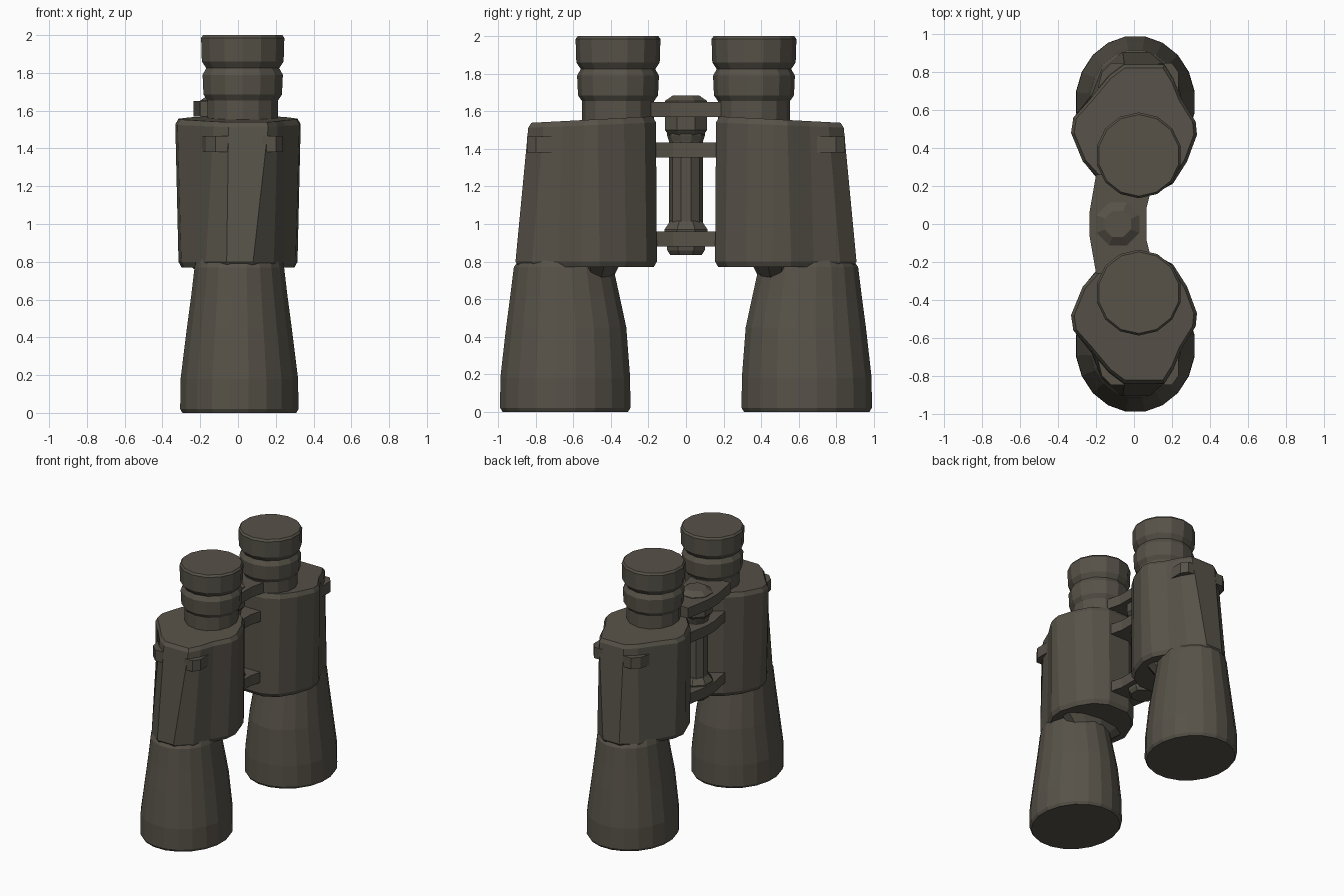
import bpy, bmesh, math

if "Cube" in bpy.data.objects:
    bpy.data.objects.remove(bpy.data.objects["Cube"])

mat = bpy.data.materials.new("dark olive grey rubber")
mat.diffuse_color = (0.095, 0.085, 0.066, 1)
mat.use_nodes = True
mat.node_tree.nodes["Principled BSDF"].inputs["Base Color"].default_value = mat.diffuse_color


def loft(name, rings, mirror=False):
    """Skin a closed solid through rings of equal point count."""
    bm = bmesh.new()
    rows = [[bm.verts.new(p) for p in ring] for ring in rings]
    n = len(rows[0])
    for a, b in zip(rows, rows[1:]):
        for i in range(n):
            j = (i + 1) % n
            bm.faces.new((a[i], a[j], b[j], b[i]))
    bm.faces.new(rows[0])
    bm.faces.new(rows[-1])
    bmesh.ops.recalc_face_normals(bm, faces=bm.faces)
    me = bpy.data.meshes.new(name)
    bm.to_mesh(me)
    bm.free()
    me.materials.append(mat)
    ob = bpy.data.objects.new(name, me)
    bpy.context.collection.objects.link(ob)
    if mirror:
        m = ob.modifiers.new("mirror", 'MIRROR')
        m.use_axis = (False, True, False)
        m.use_mirror_merge = False
    return ob


def ellipse(cx, cy, z, rx, ry, n):
    return [(cx + rx * math.cos(2 * math.pi * (i + .5) / n),
             cy + ry * math.sin(2 * math.pi * (i + .5) / n), z) for i in range(n)]


def lathe(name, cx, cy, profile, n, mirror=False):
    return loft(name, [ellipse(cx, cy, z, r, r, n) for z, r in profile], mirror)


def outline_ring(pts, z, scale=1.0, slope=0.0):
    cy = 0.5
    return [(x * scale, cy + (y - cy) * scale, z - slope * (y - 0.16)) for x, y in pts]


def plate(name, pts, z0, z1, mirror=False):
    return loft(name, [[(x, y, z) for x, y in pts] for z in (z0, z1)], mirror)


# Objective barrels, tapering upward
loft("objective_barrels", [ellipse(0.007, c, z, rx, ry, 20) for z, c, rx, ry in (
    (0.0, .643, .305, .338), (0.02, .643, .317, .351), (0.18, .643, .315, .350),
    (0.45, .638, .281, .324), (0.62, .645, .258, .294), (0.77, .652, .240, .268),
    (0.86, .640, .215, .220))], True)

# Prism housings: rounded wedge, widest near the middle
low = [(-.08, .155), (.10, .155), (.20, .21), (.27, .32), (.315, .46), (.305, .56),
       (.24, .68), (.19, .82), (.08, .908), (-.06, .908), (-.17, .82), (-.225, .68),
       (-.30, .56), (-.315, .46), (-.26, .32), (-.17, .21)]
high = [(-.08, .16), (.10, .16), (.21, .22), (.28, .33), (.332, .47), (.325, .54),
        (.25, .66), (.21, .76), (.16, .84), (-.05, .84), (-.13, .78), (-.23, .66),
        (-.32, .56), (-.332, .48), (-.27, .33), (-.17, .22)]
loft("prism_housings", [outline_ring(low, .770, .95), outline_ring(low, .80),
                        outline_ring(high, 1.54, 1, .04),
                        outline_ring(high, 1.573, .95, .05)], True)

# Flared collar where housing meets barrel
loft("housing_collars", [ellipse(0, .48, .71, .18, .09, 10),
                         ellipse(0, .47, .79, .28, .12, 10)], True)

# Eyepieces with two grip rings
lathe("eyepieces", 0.025, 0.362, [
    (1.54, .192), (1.655, .192), (1.685, .213), (1.79, .218), (1.825, .198),
    (1.86, .222), (1.985, .226), (2.0, .215)], 14, True)

# Strap lugs on the outer shoulders
plate("strap_lugs_right", [(.13, .69), (.235, .69), (.235, .80), (.20, .848), (.13, .848)],
      1.38, 1.465, True)
plate("strap_lugs_left", [(-.05, .72), (-.19, .72), (-.17, .80), (-.12, .848), (-.05, .848)],
      1.38, 1.465, True)

# Bridge plates joining the two sides
bridge = [(-.20, -.26), (-.235, -.06), (-.235, .06), (-.20, .26),
          (.11, .26), (.065, .08), (.065, -.08), (.11, -.26)]
plate("upper_bridge", bridge, 1.57, 1.65)
inner = [(x * .9, y * .85) for x, y in bridge]
plate("middle_bridge", inner, 1.355, 1.435)
plate("lower_bridge", inner, .88, .96)

# Hinge shaft and focus knob
HX = -0.085
lathe("hinge_shaft", HX, 0, [(.86, .09), (1.44, .09), (1.47, .10), (1.50, .10)], 10)
lathe("focus_knob", HX, 0, [(1.46, .085), (1.50, .122), (1.655, .122), (1.685, .075)], 8)
lathe("lower_hub", HX, 0, [(.835, .09), (.86, .108), (.97, .125), (1.015, .092)], 8)
